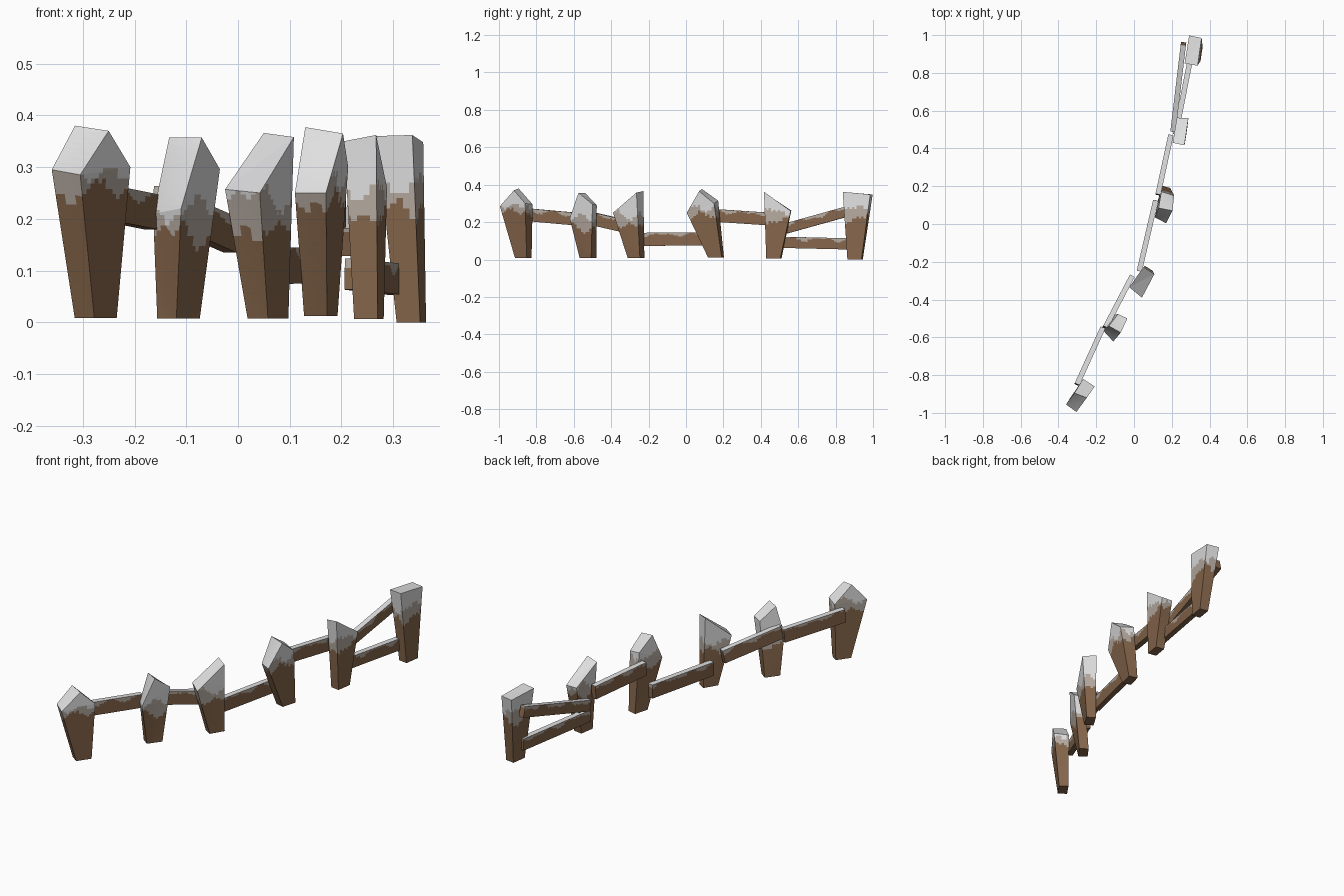
import bpy, bmesh, math
from mathutils import Vector

if "Cube" in bpy.data.objects:
    bpy.data.objects.remove(bpy.data.objects["Cube"])


def material(name, rgb):
    m = bpy.data.materials.new(name)
    m.diffuse_color = (*rgb, 1)
    m.use_nodes = True
    m.node_tree.nodes["Principled BSDF"].inputs["Base Color"].default_value = m.diffuse_color
    return m


MATS = [material("brown_wood", (0.235, 0.132, 0.07)),
        material("frosted_wood", (0.46, 0.40, 0.35)),
        material("snow", (0.74, 0.74, 0.75))]


def slice_mesh(bm, axis, step):
    """Cut the mesh into thin slabs so the frost line can be ragged."""
    d = [v.co.dot(axis) for v in bm.verts]
    n = int((max(d) - min(d)) / step)
    lo = min(d)
    for i in range(1, n + 1):
        bmesh.ops.bisect_plane(bm, geom=bm.verts[:] + bm.edges[:] + bm.faces[:],
                               plane_co=axis * (lo + i * step), plane_no=axis, dist=1e-5)


def build(name, verts, faces, cuts, rule):
    bm = bmesh.new()
    vs = [bm.verts.new(v) for v in verts]
    for f in faces:
        bm.faces.new([vs[i] for i in f])
    bmesh.ops.recalc_face_normals(bm, faces=bm.faces)
    for axis, step in cuts:
        slice_mesh(bm, axis, step)
    bm.normal_update()
    for f in bm.faces:
        f.material_index = rule(f.calc_center_median(), f.normal)
    me = bpy.data.meshes.new(name)
    bm.to_mesh(me)
    bm.free()
    for m in MATS:
        me.materials.append(m)
    ob = bpy.data.objects.new(name, me)
    bpy.context.collection.objects.link(ob)


def ragged(p, k):
    return (0.016 * math.sin(38 * p.x + 31 * p.y + k)
            + 0.011 * math.sin(97 * p.x - 83 * p.y + 2 * k)
            + 0.005 * math.sin(260 * p.x + 210 * p.y))


UP = Vector((0, 0, 1))


def post(i, foot, corners, zs, ridge, snow_z, frost_z):
    """Tapered stake: small foot, wide shoulder, then a ridge or a slanted cut."""
    A, B, C, D = [Vector((x, y, z)) for (x, y), z in zip(corners, zs)]
    u = (C + D - A - B)
    u.z = 0
    u.normalize()
    n = Vector((u.y, -u.x, 0))
    f = Vector(foot)
    a, b = u * 0.038, n * 0.023
    verts = [f - a - b, f - a + b, f + a + b, f + a - b, A, B, C, D]
    faces = [(3, 2, 1, 0), (0, 1, 5, 4), (1, 2, 6, 5), (2, 3, 7, 6), (3, 0, 4, 7)]
    if ridge:
        verts += [Vector(r) for r in ridge]          # back end, front end
        faces += [(4, 5, 9, 8), (6, 7, 8, 9), (5, 6, 9), (7, 4, 8)]
    else:
        faces += [(4, 5, 6), (4, 6, 7)]

    def rule(p, nor):
        if nor.z > 0.3:
            return 2
        if nor.z < -0.7:
            return 0
        if p.z > snow_z + ragged(p, i * 1.7):
            return 2
        return 1 if p.z > frost_z + ragged(p, i * 2.3 + 1) else 0

    build(f"fence_post_{i}", verts, faces, [(UP, 0.01), (u, 0.0125), (n, 0.0125)], rule)


# Posts: foot centre, shoulder corners (back-left, front-left, front-right, back-right)
post(1, (-0.275, -0.87, 0.008),
     [(-0.36, -0.955), (-0.305, -0.995), (-0.208, -0.86), (-0.27, -0.82)],
     [0.295, 0.285, 0.30, 0.295], [(-0.315, -0.895, 0.38), (-0.25, -0.92, 0.37)], 0.295, 0.25)
post(2, (-0.115, -0.524, 0.007),
     [(-0.164, -0.563), (-0.11, -0.622), (-0.035, -0.50), (-0.085, -0.477)],
     [0.21, 0.22, 0.296, 0.29], [(-0.133, -0.54, 0.357), (-0.07, -0.575, 0.357)], 0.22, 0.17)
post(3, (0.058, -0.267, 0.007),
     [(-0.025, -0.335), (0.042, -0.39), (0.108, -0.265), (0.05, -0.228)],
     [0.257, 0.25, 0.358, 0.366], None, 0.235, 0.185)
post(4, (0.16, 0.16, 0.012),
     [(0.11, 0.035), (0.17, 0.004), (0.213, 0.15), (0.145, 0.172)],
     [0.25, 0.25, 0.30, 0.315], [(0.13, 0.085, 0.377), (0.203, 0.07, 0.365)], 0.28, 0.235)
post(5, (0.253, 0.47, 0.006),
     [(0.205, 0.43), (0.267, 0.417), (0.288, 0.56), (0.227, 0.563)],
     [0.35, 0.362, 0.26, 0.262], None, 0.255, 0.205)
post(6, (0.335, 0.904, 0.0),
     [(0.268, 0.85), (0.337, 0.838), (0.358, 0.985), (0.292, 0.998)],
     [0.36, 0.362, 0.348, 0.348], None, 0.27, 0.22)


def rail(i, p, q, h):
    """Plank between two posts with snow lying along its top."""
    p, q = Vector(p), Vector(q)
    u = (q - p).normalized()
    n = Vector((u.y, -u.x, 0)).normalized() * 0.014
    up = u.cross(n).normalized()
    up = up * (h / 2) * (1 if up.z > 0 else -1)
    verts = [e + s * n + t * up for e in (p, q) for s, t in ((-1, -1), (1, -1), (1, 1), (-1, 1))]
    faces = [(0, 1, 2, 3), (7, 6, 5, 4)] + [(k, (k + 1) % 4, (k + 1) % 4 + 4, k + 4) for k in range(4)]
    w = up.normalized()

    def rule(c, nor):
        if nor.dot(w) > 0.7:
            return 2
        return 1 if (c - p).dot(w) > h / 2 - 0.011 + 0.5 * ragged(c, i) and nor.dot(w) > -0.5 else 0

    build(f"fence_rail_{i}", verts, faces, [(w, 0.006), (u, 0.012)], rule)


for i, (p, q, h) in enumerate([
        ((-0.302, -0.85, 0.24), (-0.165, -0.55, 0.213), 0.068),
        ((-0.153, -0.55, 0.23), (-0.012, -0.28, 0.168), 0.068),
        ((0.028, -0.25, 0.108), (0.115, 0.125, 0.11), 0.07),
        ((0.127, 0.155, 0.236), (0.195, 0.47, 0.215), 0.068),
        ((0.207, 0.495, 0.155), (0.262, 0.955, 0.283), 0.055),
        ((0.22, 0.475, 0.093), (0.304, 0.90, 0.083), 0.06)], 1):
    rail(i, p, q, h)
